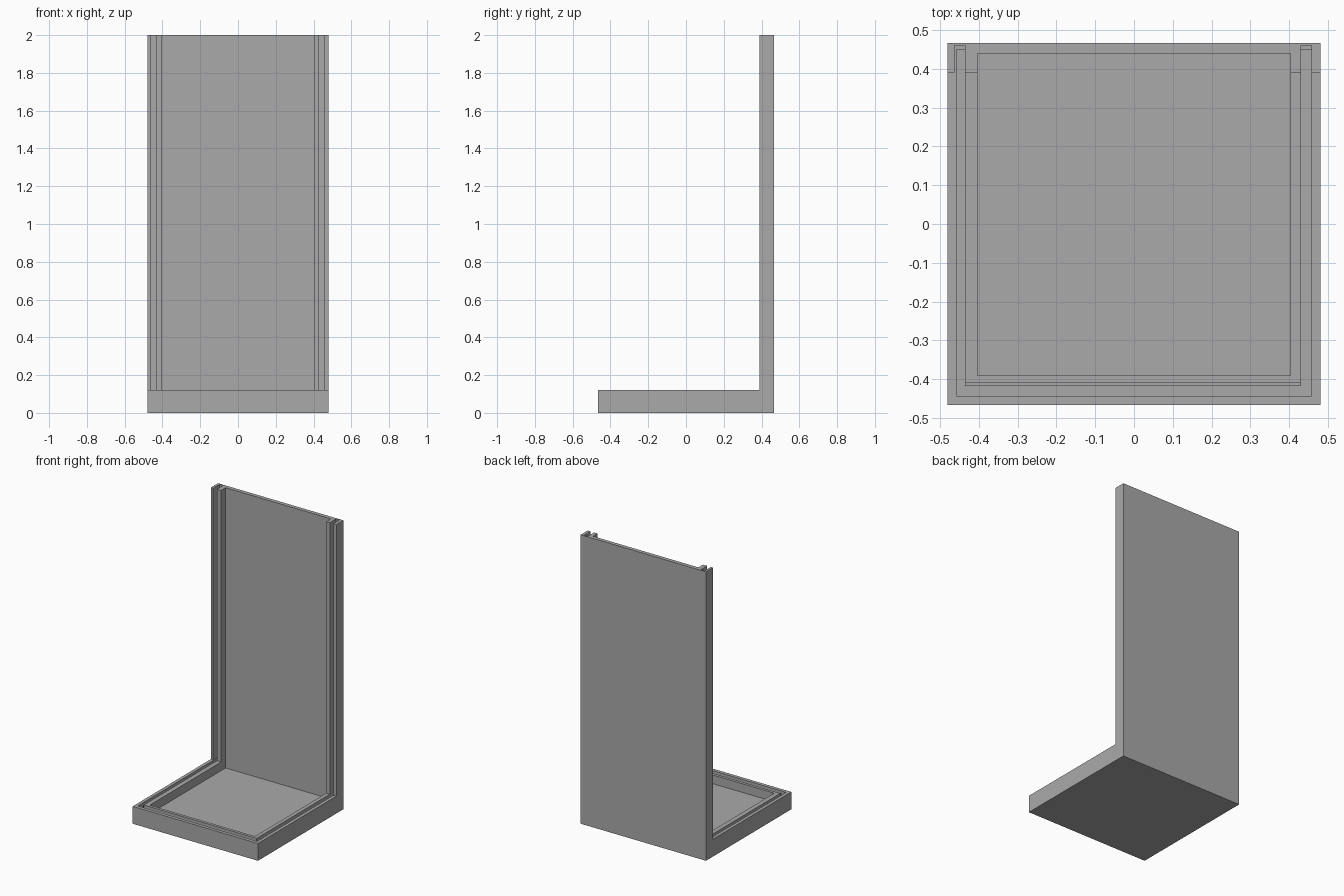
import bpy, bmesh
from mathutils import Vector

cube = bpy.data.objects.get("Cube")
if cube:
    bpy.data.objects.remove(cube, do_unlink=True)

# Single grey for the whole model
grey = bpy.data.materials.new("mid grey")
grey.use_nodes = True
COLOUR = (0.4, 0.4, 0.4, 1)
grey.diffuse_color = COLOUR
grey.node_tree.nodes["Principled BSDF"].inputs["Base Color"].default_value = COLOUR


def finish(name, bm):
    bmesh.ops.recalc_face_normals(bm, faces=bm.faces)
    mesh = bpy.data.meshes.new(name)
    bm.to_mesh(mesh)
    bm.free()
    mesh.materials.append(grey)
    obj = bpy.data.objects.new(name, mesh)
    bpy.context.collection.objects.link(obj)
    return obj


def box(name, x, y, z):
    bm = bmesh.new()
    bmesh.ops.create_cube(bm, size=1)
    for v in bm.verts:
        v.co = [a + (b - a) * (c + 0.5) for c, (a, b) in zip(v.co, (x, y, z))]
    return finish(name, bm)


# L-shaped body: base slab and upright back panel in one side profile
W, TOP, RIM, FLOOR = 0.48, 2.0, 0.12, 0.06
profile = [(-0.467, 0), (0.467, 0), (0.467, TOP), (0.39, TOP), (0.39, RIM), (-0.467, RIM)]
bm = bmesh.new()
side = bm.faces.new([bm.verts.new((-W, y, z)) for y, z in profile])
sweep = bmesh.ops.extrude_face_region(bm, geom=[side])
bmesh.ops.translate(bm, vec=(2 * W, 0, 0),
                    verts=[v for v in sweep["geom"] if isinstance(v, bmesh.types.BMVert)])
body = finish("base_and_back_panel", bm)

# Central recess, base channels and upright panel slots
ABOVE = TOP + 0.1
cutters = [
    box("recess_cutter", (-0.403, 0.403), (-0.39, 0.44), (FLOOR, ABOVE)),
    box("front_channel_cutter", (-0.457, 0.457), (-0.443, -0.418), (FLOOR, RIM + 0.1)),
    box("front_step_cutter", (-0.434, 0.431), (-0.43, -0.41), (0.09, RIM + 0.1)),
    box("left_channel_cutter", (0.43, 0.457), (-0.443, 0.45), (FLOOR, RIM + 0.03)),
    box("right_channel_cutter", (-0.457, -0.435), (-0.443, 0.45), (FLOOR, RIM + 0.03)),
    box("left_slot_cutter", (0.43, 0.458), (0.3, 0.46), (RIM, ABOVE)),
    box("right_slot_cutter", (-0.463, -0.435), (0.3, 0.46), (RIM, ABOVE)),
]
for cutter in cutters:
    cut = body.modifiers.new(cutter.name, "BOOLEAN")
    cut.operation = "DIFFERENCE"
    cut.solver = "EXACT"
    cut.object = cutter
    cutter.hide_render = True

# Bake the cuts and drop the cutters
graph = bpy.context.evaluated_depsgraph_get()
baked = bpy.data.meshes.new_from_object(body.evaluated_get(graph))
body.modifiers.clear()
body.data = baked
for cutter in cutters:
    bpy.data.objects.remove(cutter, do_unlink=True)
